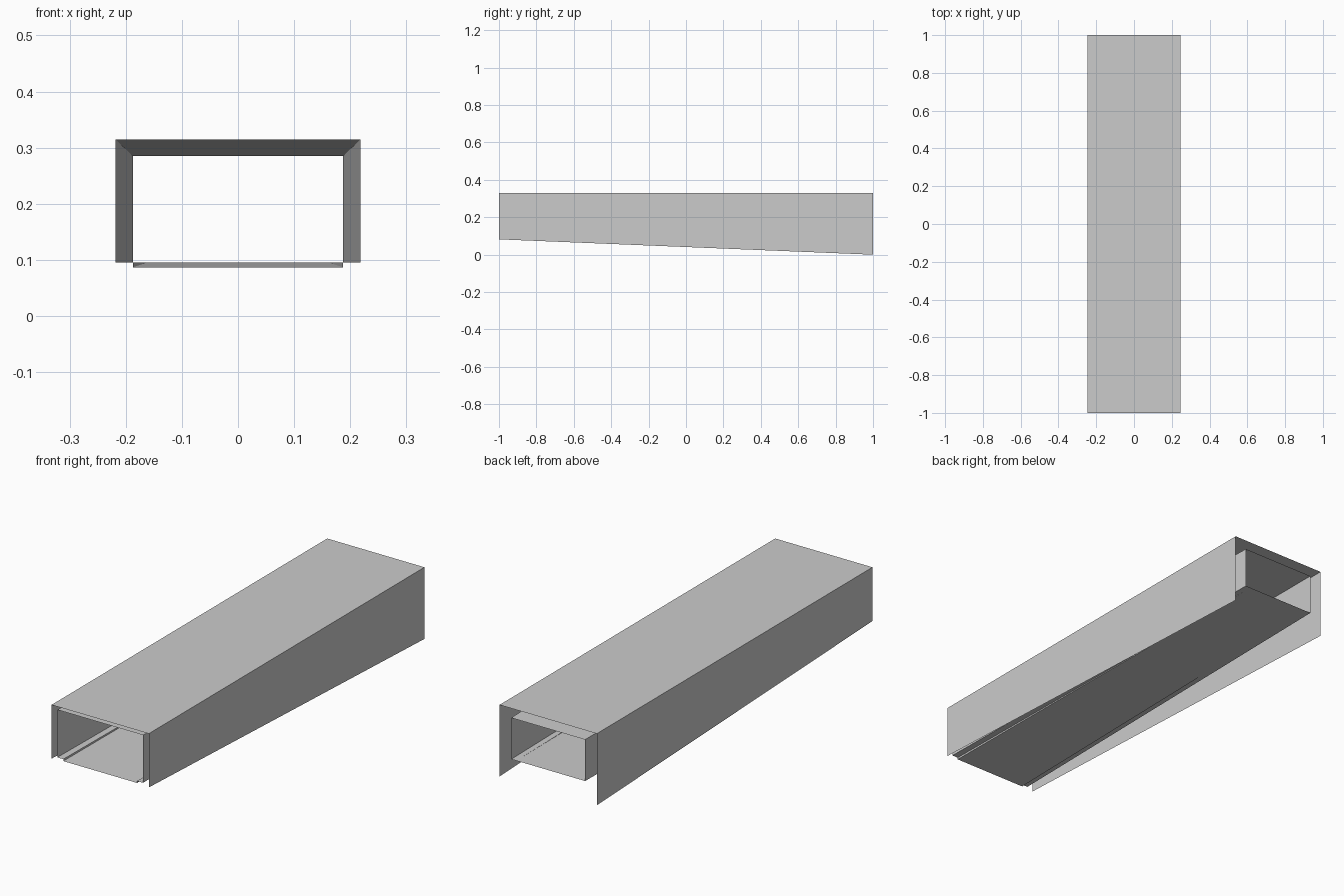
import bpy

if "Cube" in bpy.data.objects:
    bpy.data.objects.remove(bpy.data.objects["Cube"])


def loft(name, front, back):
    """Thin open skin between a front (y=-1) and a back (y=1) x/z profile."""
    n = len(front)
    verts = [(x, -1, z) for x, z in front] + [(x, 1, z) for x, z in back]
    faces = [(i, i + 1, n + i + 1, n + i) for i in range(n - 1)]
    mesh = bpy.data.meshes.new(name)
    mesh.from_pydata(verts, [], faces)
    mesh.validate()
    mesh.update()
    ob = bpy.data.objects.new(name, mesh)
    bpy.context.collection.objects.link(ob)
    return ob


def arch(half, low, high):
    """Upside-down U profile, from the right foot to the left foot."""
    return [(half, low), (half, high), (-half, high), (-half, low)]


# Outer cover: flat roof and two side walls that get deeper towards the back
loft("outer_cover", arch(0.247, 0.082, 0.329), arch(0.247, 0.0, 0.329))

# Inner duct: roof and walls narrowing towards the back
loft("inner_duct", arch(0.218, 0.0955, 0.3145), arch(0.1875, 0.0955, 0.2855))

# Floor flanges at the foot of the duct walls
for side, s in (("right", 1), ("left", -1)):
    loft(side + "_floor_flange",
         [(s * 0.218, 0.0955), (s * 0.1875, 0.0955)],
         [(s * 0.1875, 0.0955), (s * 0.162, 0.0955)])
    # Low upright edge of the sunken ramp, fading out at the back
    m = bpy.data.meshes.new(side + "_ramp_edge")
    m.from_pydata([(s * 0.1875, -1, 0.0955), (s * 0.1875, -1, 0.0867),
                   (s * 0.162, 1, 0.0955)], [], [(0, 1, 2)])
    bpy.context.collection.objects.link(
        bpy.data.objects.new(side + "_ramp_edge", m))

# Sunken floor ramp rising to flange level at the back
loft("floor_ramp", [(-0.1875, 0.0867), (0.1875, 0.0867)],
     [(-0.162, 0.0955), (0.162, 0.0955)])
